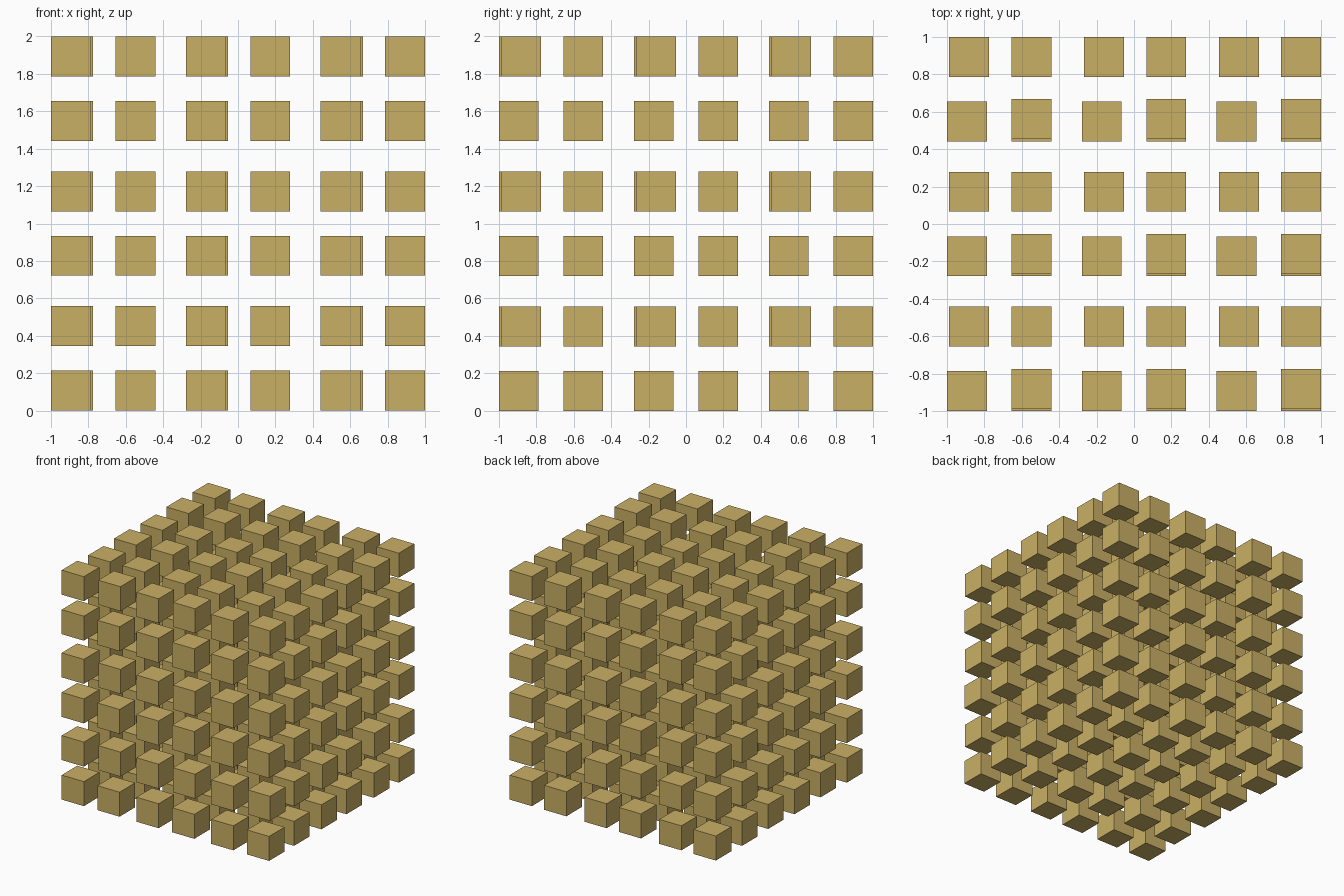
import bpy, bmesh
from mathutils import Matrix

if "Cube" in bpy.data.objects:
    bpy.data.objects.remove(bpy.data.objects["Cube"])

SIZE = 0.2135    # cube edge
STEP = 0.3445    # spacing inside one 2x2x2 cluster
PERIOD = 0.721   # spacing between clusters

tan = bpy.data.materials.new("tan")
tan.diffuse_color = (0.59, 0.435, 0.13, 1)
tan.use_nodes = True
tan.node_tree.nodes["Principled BSDF"].inputs["Base Color"].default_value = tan.diffuse_color

# One cluster of eight cubes, some nudged slightly off the regular lattice
bm = bmesh.new()
for i in range(2):
    for j in range(2):
        for k in range(2):
            x = -1 + i * STEP + (0.012 if i == 0 and j == 1 else 0)
            y = -1 + j * STEP + (0.012 if i == 1 and j == 0 and k == 1 else 0)
            z = k * STEP
            h = SIZE / 2
            bmesh.ops.create_cube(bm, size=SIZE,
                                  matrix=Matrix.Translation((x + h, y + h, z + h)))
mesh = bpy.data.meshes.new("cube_lattice")
bm.to_mesh(mesh)
bm.free()
mesh.materials.append(tan)
lattice = bpy.data.objects.new("cube_lattice", mesh)
bpy.context.collection.objects.link(lattice)

# Repeat the cluster three times along each axis
for axis in range(3):
    arr = lattice.modifiers.new("repeat_" + "xyz"[axis], 'ARRAY')
    arr.count = 3
    arr.use_relative_offset = False
    arr.use_constant_offset = True
    offset = [0, 0, 0]
    offset[axis] = PERIOD
    arr.constant_offset_displace = offset
